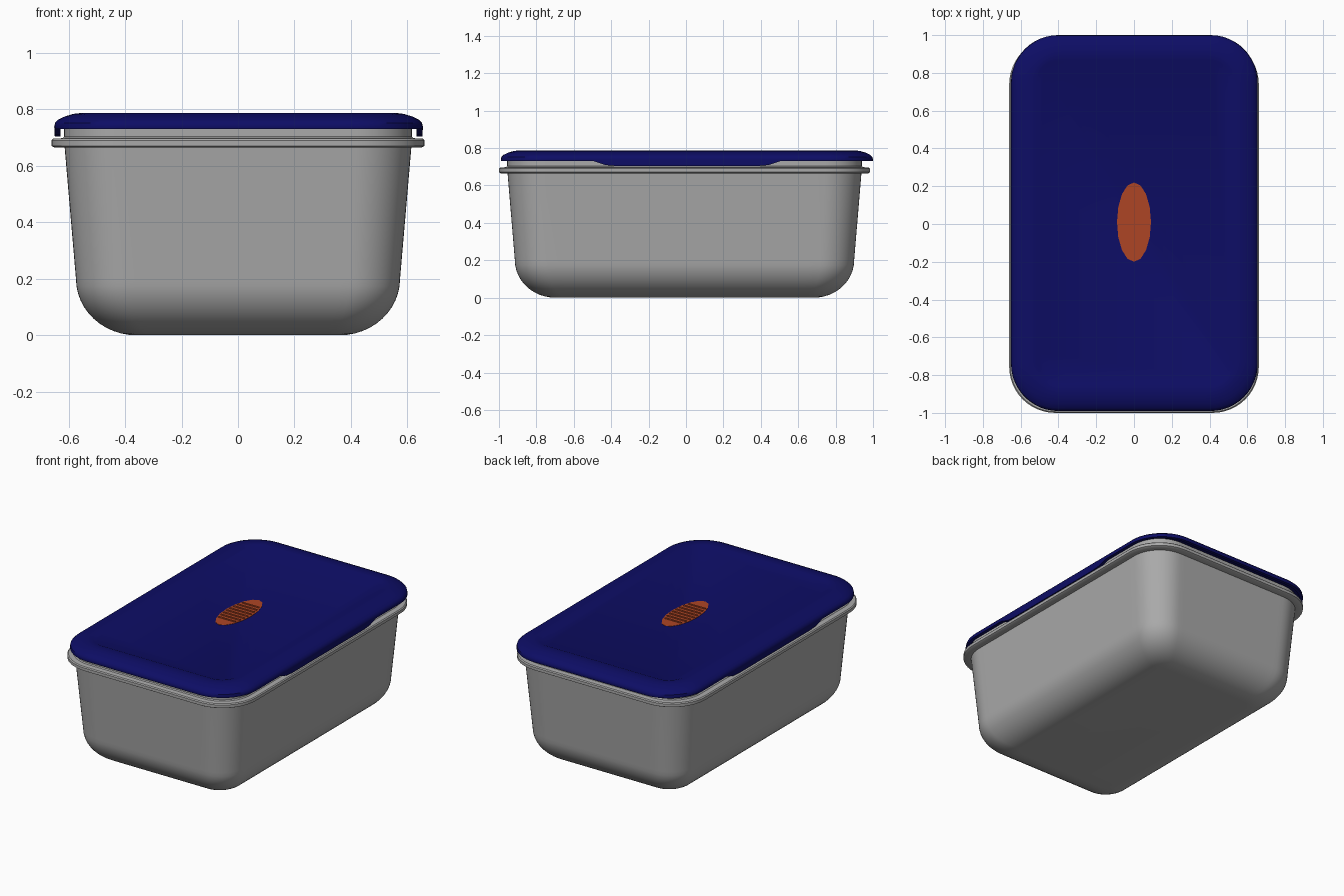
import bpy, bmesh, math

if "Cube" in bpy.data.objects:
    bpy.data.objects.remove(bpy.data.objects["Cube"])


def material(name, rgb):
    m = bpy.data.materials.new(name)
    m.diffuse_color = (*rgb, 1)
    m.use_nodes = True
    m.node_tree.nodes["Principled BSDF"].inputs["Base Color"].default_value = m.diffuse_color
    return m


GREY = material("grey plastic", (0.40, 0.40, 0.40))
BLUE = material("navy plastic", (0.004, 0.004, 0.13))
ORANGE = material("orange grip", (0.42, 0.06, 0.018))


def finish(name, bm, mat, angle=35):
    bmesh.ops.recalc_face_normals(bm, faces=bm.faces)
    me = bpy.data.meshes.new(name)
    bm.to_mesh(me)
    bm.free()
    ob = bpy.data.objects.new(name, me)
    bpy.context.collection.objects.link(ob)
    me.materials.append(mat)
    bpy.context.view_layer.objects.active = ob
    ob.select_set(True)
    bpy.ops.object.shade_smooth_by_angle(angle=math.radians(angle))
    ob.select_set(False)
    return ob


def rounded_rect(hx, hy, r, corner=12, side=24):
    """Points of a rounded rectangle, long sides subdivided."""
    pts = []
    centres = [(hx - r, hy - r), (r - hx, hy - r), (r - hx, r - hy), (hx - r, r - hy)]
    for q, (cx, cy) in enumerate(centres):
        for i in range(corner + 1):
            a = math.pi / 2 * (q + i / corner)
            pts.append((cx + r * math.cos(a), cy + r * math.sin(a)))
        nx, ny = centres[(q + 1) % 4]
        b = math.pi / 2 * (q + 1)
        x0, y0 = pts[-1]
        x1, y1 = nx + r * math.cos(b), ny + r * math.sin(b)
        for i in range(1, side):
            t = i / side
            pts.append((x0 + (x1 - x0) * t, y0 + (y1 - y0) * t))
    return pts


def loft(name, rings, mat, cx=0, cy=0, angle=35):
    """Skin rings of (half x, half y, corner radius, z or z-rule), capped at both ends."""
    bm = bmesh.new()
    loops = []
    for hx, hy, r, z in rings:
        loops.append([bm.verts.new((x + cx, y + cy, z(x, y) if callable(z) else z))
                      for x, y in rounded_rect(hx, hy, r)])
    n = len(loops[0])
    for a, b in zip(loops, loops[1:]):
        for i in range(n):
            j = (i + 1) % n
            bm.faces.new((a[i], a[j], b[j], b[i]))
    bm.faces.new(loops[0])
    bm.faces.new(loops[-1])
    return finish(name, bm, mat, angle)


# tub: rounded floor, tapered walls, flange, upright neck, hollow inside
tub = []
for i in range(13):
    a = math.pi / 2 * i / 12
    s, c = math.sin(a), 1 - math.cos(a)
    tub.append((0.36 + 0.214 * s, 0.69 + 0.217 * s, 0.06 + 0.12 * s, 0.2 * c))
tub += [
    (0.614, 0.946, 0.20, 0.665),
    (0.650, 0.982, 0.235, 0.665),
    (0.661, 0.992, 0.245, 0.671),
    (0.661, 0.992, 0.245, 0.690),
    (0.655, 0.986, 0.240, 0.696),
    (0.622, 0.954, 0.205, 0.698),
    (0.616, 0.948, 0.20, 0.704),
    (0.616, 0.948, 0.20, 0.745),
    (0.600, 0.932, 0.185, 0.745),
    (0.555, 0.888, 0.165, 0.2),
    (0.500, 0.830, 0.12, 0.06),
    (0.350, 0.680, 0.06, 0.02),
]
loft("tub", tub, GREY, cy=-0.008)


# lid: skirt dips into a tab on each long side
def skirt(x, y):
    t = min(max((0.50 - abs(y)) / 0.09, 0), 1)
    return 0.73 - (0.026 * t * t * (3 - 2 * t) if abs(x) > 0.6 else 0)


lid = [
    (0.610, 0.952, 0.205, 0.755),
    (0.630, 0.972, 0.225, 0.752),
    (0.630, 0.972, 0.225, skirt),
    (0.651, 0.993, 0.245, skirt),
    (0.653, 0.995, 0.250, 0.738),
    (0.650, 0.992, 0.247, 0.752),
    (0.638, 0.980, 0.238, 0.764),
    (0.615, 0.957, 0.222, 0.775),
    (0.585, 0.927, 0.200, 0.784),
    (0.560, 0.902, 0.180, 0.787),
    (0.515, 0.860, 0.110, 0.787),
    (0.500, 0.845, 0.095, 0.781),
]
loft("lid", lid, BLUE, cx=0.002, cy=0.005)


# oval grip in the middle of the lid
def prism(bm, pts, z0, z1):
    lo = [bm.verts.new((x, y, z0)) for x, y in pts]
    hi = [bm.verts.new((x, y, z1)) for x, y in pts]
    bm.faces.new(lo)
    bm.faces.new(hi)
    for i in range(len(pts)):
        j = (i + 1) % len(pts)
        bm.faces.new((lo[i], lo[j], hi[j], hi[i]))


GY = 0.01
bm = bmesh.new()
prism(bm, [(0.09 * math.cos(a), GY + 0.21 * math.sin(a))
           for a in (math.tau * i / 16 for i in range(16))], 0.775, 0.783)
finish("grip_oval", bm, ORANGE, 30)

# cross ridges on the grip
bm = bmesh.new()
for i in range(8):
    y = GY + (i - 3.5) * 0.035
    w = 0.088 * math.sqrt(1 - ((abs(y - GY) + 0.008) / 0.21) ** 2) - 0.008
    prism(bm, [(-w, y - 0.006), (w, y - 0.006), (w, y + 0.006), (-w, y + 0.006)], 0.780, 0.787)
finish("grip_ridges", bm, ORANGE, 30)
